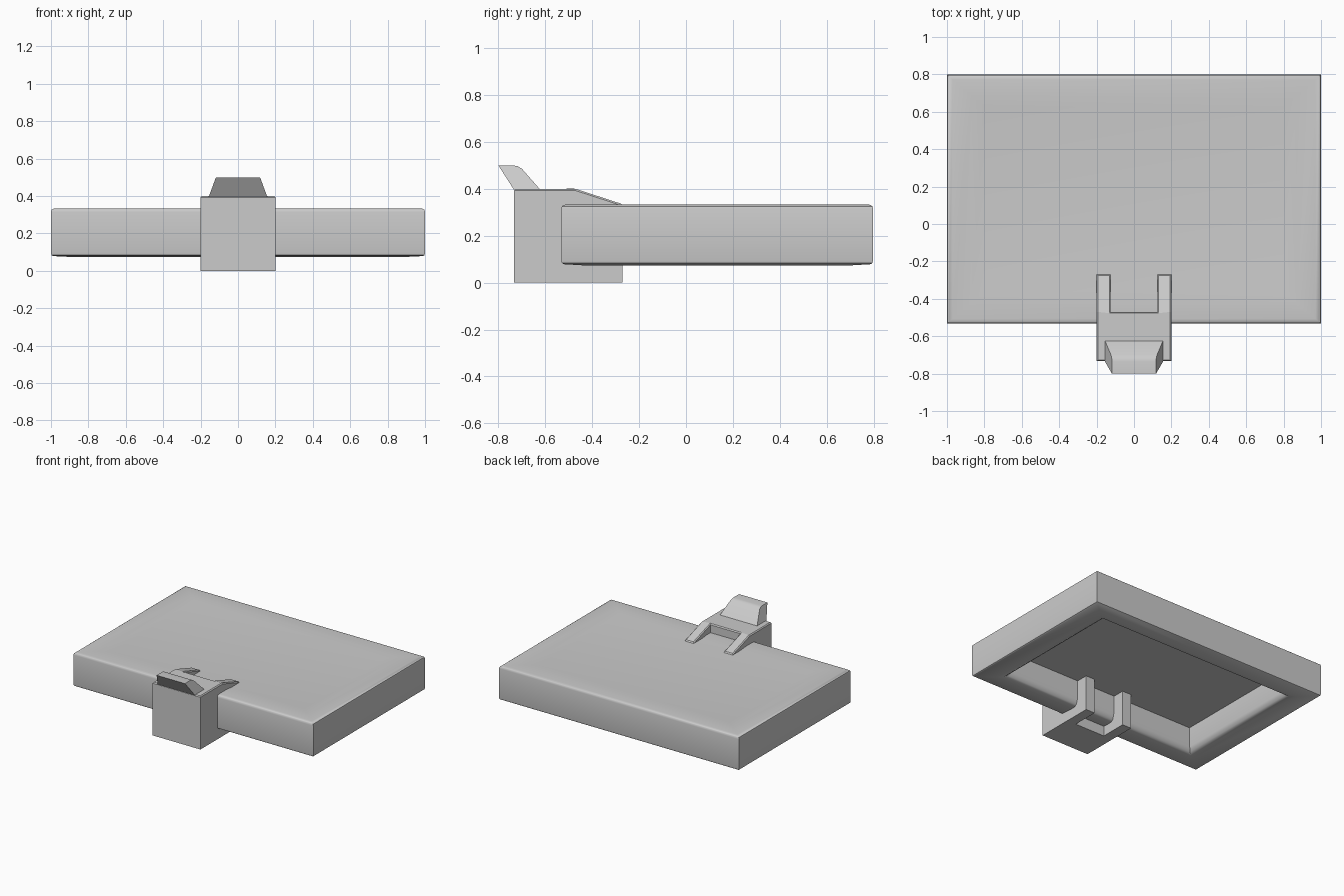
import bpy, bmesh

if "Cube" in bpy.data.objects:
    bpy.data.objects.remove(bpy.data.objects["Cube"])


def finish(bm, name, angle=None):
    bmesh.ops.recalc_face_normals(bm, faces=bm.faces[:])
    me = bpy.data.meshes.new(name)
    bm.to_mesh(me)
    bm.free()
    ob = bpy.data.objects.new(name, me)
    bpy.context.collection.objects.link(ob)
    if angle:
        bpy.ops.object.select_all(action='DESELECT')
        ob.select_set(True)
        bpy.context.view_layer.objects.active = ob
        bpy.ops.object.shade_smooth_by_angle(angle=angle)
    return ob


def loft(bm, rings):
    """Skin a list of equal-length point rings and cap both ends."""
    loops = [[bm.verts.new(p) for p in ring] for ring in rings]
    n = len(loops[0])
    for a, b in zip(loops, loops[1:]):
        for i in range(n):
            j = (i + 1) % n
            bm.faces.new((a[i], a[j], b[j], b[i]))
    bm.faces.new(loops[0])
    bm.faces.new(loops[-1])


# Tray: rectangular rings (inset, height) from the top, round the rim, into the hollow
def rect(inset, z):
    x, y, cy = 1 - inset, 0.665 - 0.85 * inset, 0.133
    return [(sx * x, cy + sy * y, z) for sx, sy in ((-1, -1), (1, -1), (1, 1), (-1, 1))]


bm = bmesh.new()
loft(bm, [rect(*r) for r in (
    (0.20, 0.328), (0.13, 0.334), (0.03, 0.334), (0.012, 0.332), (0.003, 0.326), (0, 0.315),
    (0, 0.095), (0.003, 0.084), (0.012, 0.079), (0.13, 0.073),
    (0.165, 0.075), (0.185, 0.088), (0.197, 0.12), (0.202, 0.265))])
finish(bm, "tray", 0.7)

# Clip body: solid block with two prongs that slope down onto the tray
xs, ys = (-0.2, -0.125, 0.125, 0.2), (-0.733, -0.47, -0.27)
bm = bmesh.new()
low, high = {}, {}
for x in xs:
    for y in ys:
        low[x, y] = bm.verts.new((x, y, 0))
        high[x, y] = bm.verts.new((x, y, 0.335 if y == ys[2] else 0.4))
for i in range(3):
    for j in range(2):
        if (i, j) != (1, 1):
            cell = [(xs[i], ys[j]), (xs[i + 1], ys[j]), (xs[i + 1], ys[j + 1]), (xs[i], ys[j + 1])]
            for layer in (low, high):
                bm.faces.new([layer[c] for c in cell])
partner = {low[k]: high[k] for k in low}
for e in [e for e in bm.edges if e.is_boundary and e.verts[0] in partner]:
    a, b = e.verts
    bm.faces.new((a, b, partner[b], partner[a]))
bmesh.ops.recalc_face_normals(bm, faces=bm.faces[:])
# small chamfer along the top outline only
tops = set(high.values())
rim = [e for e in bm.edges if all(v in tops for v in e.verts)
       and e.calc_face_angle(0) > 0.7]
bmesh.ops.bevel(bm, geom=rim, offset=0.007, segments=1, affect='EDGES')
finish(bm, "clip_body")

# Thumb hook: side profile swept across x, narrowing towards its top
profile = [(-0.733, 0.395), (-0.8, 0.5), (-0.735, 0.5), (-0.718, 0.497),
           (-0.70, 0.486), (-0.62, 0.395)]
bm = bmesh.new()
loft(bm, [[(s * (0.155 - 0.37 * (z - 0.4)), y, z) for y, z in profile] for s in (-1, 1)])
finish(bm, "thumb_hook", 0.6)
